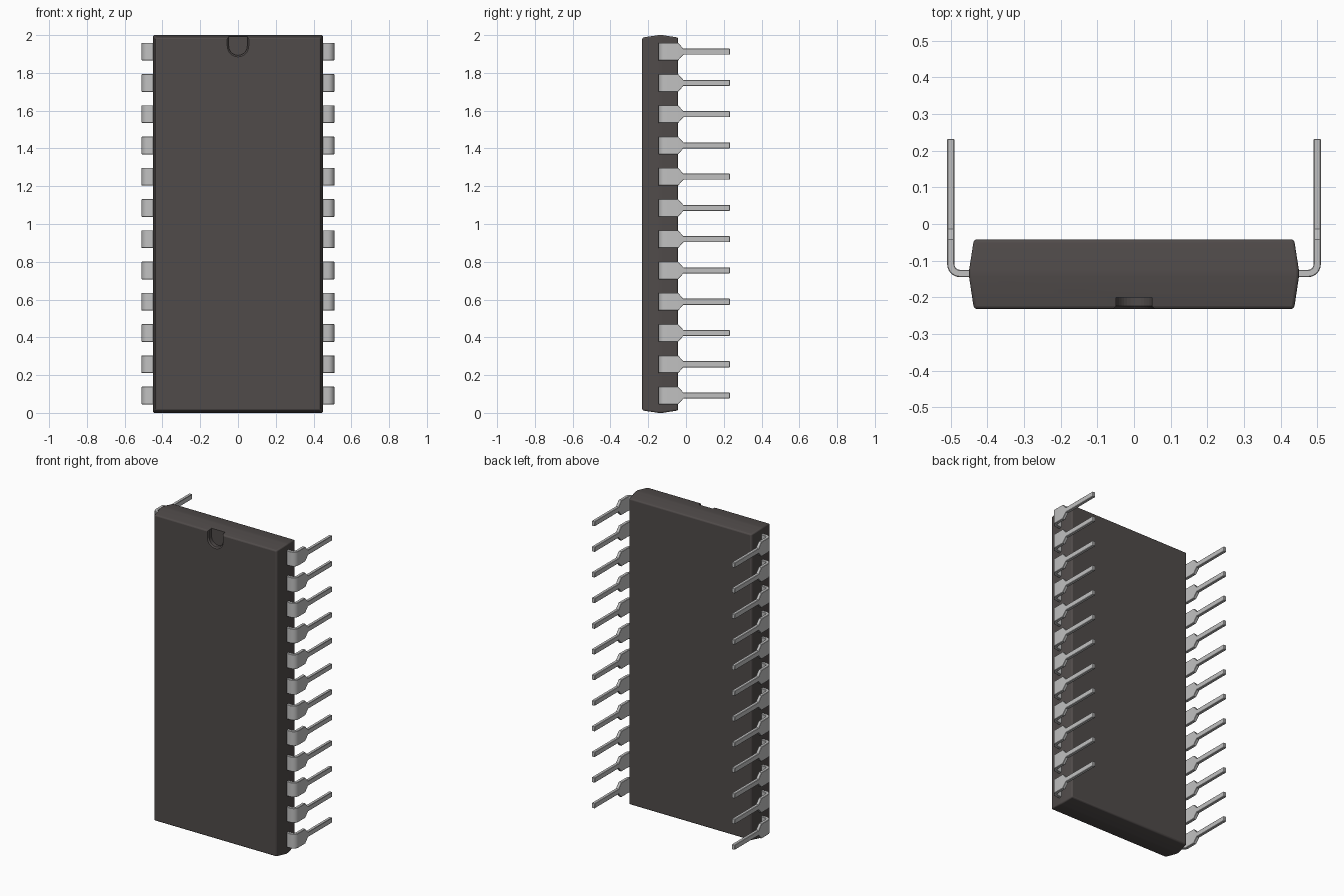
import bpy, bmesh, math

cube = bpy.data.objects.get("Cube")
if cube:
    bpy.data.objects.remove(cube, do_unlink=True)


def material(name, color):
    mat = bpy.data.materials.new(name)
    mat.use_nodes = True
    mat.diffuse_color = color
    mat.node_tree.nodes["Principled BSDF"].inputs["Base Color"].default_value = color
    return mat


charcoal = material("charcoal plastic", (0.08, 0.07, 0.068, 1))
silver = material("silver metal", (0.53, 0.53, 0.53, 1))


def loft(name, rings, mat):
    """Skin a list of equal-length point rings and cap both ends."""
    bm = bmesh.new()
    loops = [[bm.verts.new(p) for p in ring] for ring in rings]
    for a, b in zip(loops, loops[1:]):
        for i in range(len(a)):
            j = (i + 1) % len(a)
            bm.faces.new((a[i], a[j], b[j], b[i]))
    bm.faces.new(loops[0])
    bm.faces.new(loops[-1])
    bmesh.ops.recalc_face_normals(bm, faces=bm.faces)
    mesh = bpy.data.meshes.new(name)
    bm.to_mesh(mesh)
    bm.free()
    mesh.materials.append(mat)
    obj = bpy.data.objects.new(name, mesh)
    bpy.context.collection.objects.link(obj)
    return obj


def smooth(obj):
    bpy.ops.object.select_all(action='DESELECT')
    obj.select_set(True)
    bpy.context.view_layer.objects.active = obj
    bpy.ops.object.shade_smooth_by_angle(angle=math.radians(35))


FRONT, MID, BACK = -0.232, -0.135, -0.042


# Package body: drafted block, widest at the parting line
def body_ring(y, inset):
    x, z = 0.45 - inset, 1 - inset
    return [(sx * x, y, 1 + sz * z) for sx, sz in ((-1, -1), (1, -1), (1, 1), (-1, 1))]


body = loft("package_body", [body_ring(FRONT, 0.013), body_ring(MID - 0.01, 0),
                             body_ring(MID + 0.01, 0), body_ring(BACK, 0.013)], charcoal)
bevel = body.modifiers.new("rounded rims", 'BEVEL')
bevel.width = 0.008
bevel.segments = 3
bevel.limit_method = 'ANGLE'
bevel.angle_limit = math.radians(40)


# Orientation notch: U-shaped pocket with a flared rim
def notch_ring(y, r):
    arc = [math.pi * (1 + i / 16) for i in range(17)]
    ring = [(r * math.cos(a), y, 1.942 + r * math.sin(a)) for a in arc]
    return ring + [(r, y, 2.1), (-r, y, 2.1)]


cutter = loft("notch_cutter", [notch_ring(FRONT + 0.032, 0.049), notch_ring(FRONT + 0.008, 0.049),
                               notch_ring(FRONT, 0.057), notch_ring(FRONT - 0.03, 0.057)], charcoal)
cutter.hide_render = True
cutter.hide_set(True)
cut = body.modifiers.new("notch", 'BOOLEAN')
cut.operation = 'DIFFERENCE'
cut.solver = 'EXACT'
cut.object = cutter
smooth(body)

# Pins: bent strip that narrows to a thin leg, arrayed up and mirrored across
THICK, WIDE, THIN, BEND = 0.01, 0.047, 0.016, 0.025
path = [(0.42, MID, 0, 1, WIDE)]                      # x, y, normal x, normal y, half width
for i in range(7):
    a = math.pi / 2 * i / 6
    path.append((0.475 + BEND * math.sin(a), MID + BEND - BEND * math.cos(a),
                 -math.sin(a), math.cos(a), WIDE))
path += [(0.5, y, -1, 0, w) for y, w in ((-0.042, WIDE), (-0.014, THIN), (-FRONT, THIN))]


def pin_ring(x, y, nx, ny, w):
    return [(x + s * nx * THICK, y + s * ny * THICK, 0.092 + t * w)
            for s, t in ((-1, -1), (1, -1), (1, 1), (-1, 1))]


pins = loft("pins", [pin_ring(*p) for p in path], silver)
edge = pins.modifiers.new("soft edges", 'BEVEL')
edge.width = 0.002
edge.segments = 1
edge.limit_method = 'ANGLE'
edge.angle_limit = math.radians(60)
row = pins.modifiers.new("row", 'ARRAY')
row.count = 12
row.use_relative_offset = False
row.use_constant_offset = True
row.constant_offset_displace = (0, 0, 0.1655)
pins.modifiers.new("both sides", 'MIRROR')
smooth(pins)
